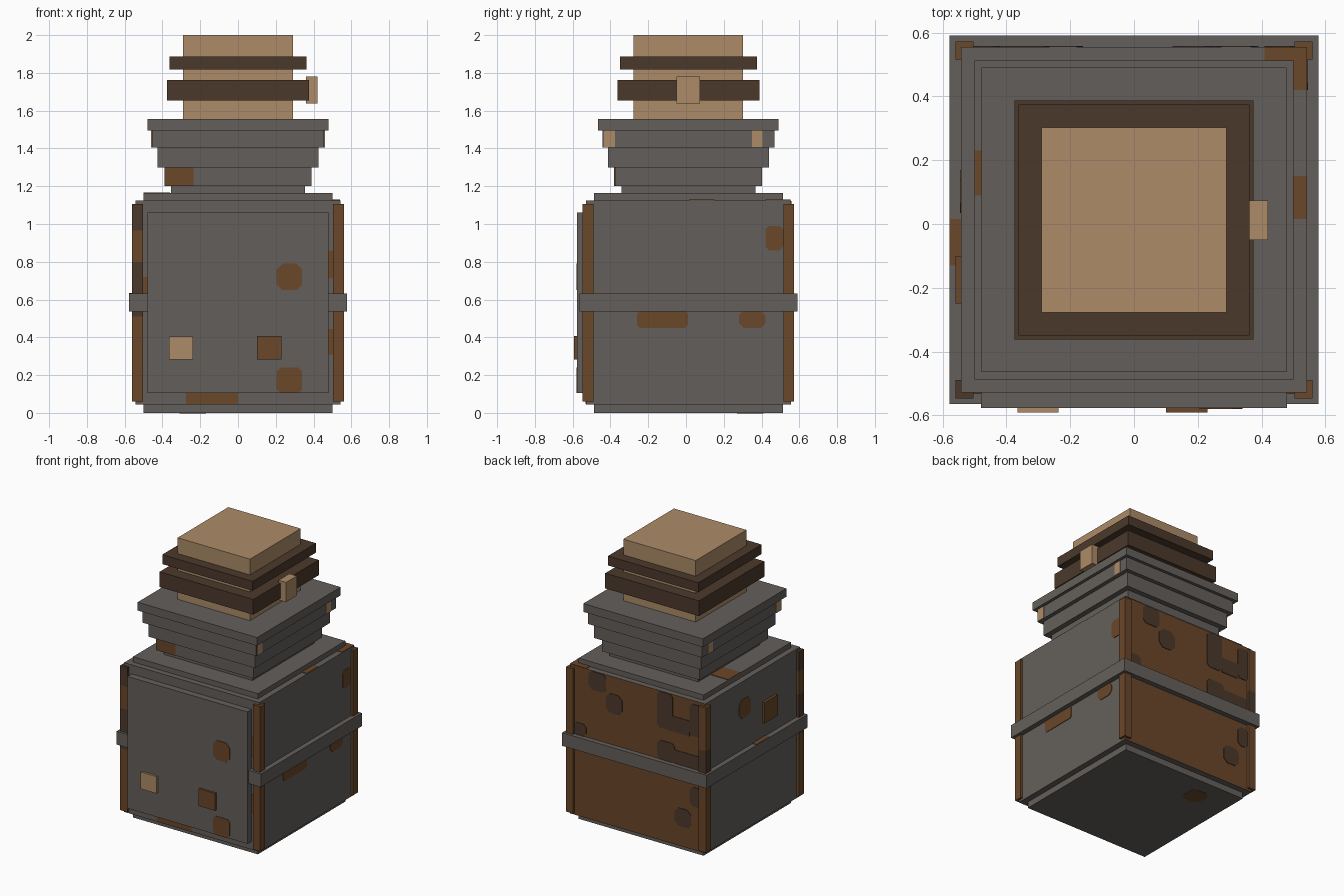
import bpy, bmesh
from mathutils import Vector

if "Cube" in bpy.data.objects:
    bpy.data.objects.remove(bpy.data.objects["Cube"])

YC = 0.013  # depth centre of the stacked blocks


def material(name, rgb):
    m = bpy.data.materials.new(name)
    lin = [((c / 255 + 0.055) / 1.055) ** 2.4 for c in rgb]
    m.diffuse_color = (*lin, 1)
    m.use_nodes = True
    m.node_tree.nodes["Principled BSDF"].inputs["Base Color"].default_value = m.diffuse_color
    return m


GREY = material("warm_grey", (100, 95, 91))
BROWN = material("rust_brown", (106, 71, 41))
DARK = material("dark_brown", (75, 57, 43))
TAN = material("tan", (172, 139, 104))


def finish(name, bm, mat):
    bmesh.ops.recalc_face_normals(bm, faces=bm.faces)
    me = bpy.data.meshes.new(name)
    bm.to_mesh(me)
    bm.free()
    me.materials.append(mat)
    ob = bpy.data.objects.new(name, me)
    bpy.context.collection.objects.link(ob)
    return ob


def box(name, x, y, z, mat):
    bm = bmesh.new()
    bmesh.ops.create_cube(bm, size=1)
    for v in bm.verts:
        v.co = Vector([(r[0] + r[1]) / 2 + c * (r[1] - r[0])
                       for r, c in zip((x, y, z), v.co)])
    return finish(name, bm, mat)


def block(name, half, z0, z1, mat):
    """Square slab centred on the stack."""
    return box(name, (-half, half), (YC - half, YC + half), (z0, z1), mat)


def patch(name, axis, level, out, u, v, mat, cut=0.0):
    """Thin plate on a face: axis is its normal, cut chamfers the corners."""
    (u0, u1), (v0, v1) = u, v
    if cut:
        pts = [(u0 + cut, v0), (u1 - cut, v0), (u1, v0 + cut), (u1, v1 - cut),
               (u1 - cut, v1), (u0 + cut, v1), (u0, v1 - cut), (u0, v0 + cut)]
    else:
        pts = [(u0, v0), (u1, v0), (u1, v1), (u0, v1)]
    bm = bmesh.new()
    rings = []
    for d in (level - 0.002 * out, level + 0.004 * out):
        ring = []
        for a, b in pts:
            co = [a, b]
            co.insert(axis, d)
            ring.append(bm.verts.new(co))
        rings.append(ring)
    bm.faces.new(rings[0])
    bm.faces.new(rings[1])
    n = len(pts)
    for i in range(n):
        j = (i + 1) % n
        bm.faces.new((rings[0][i], rings[0][j], rings[1][j], rings[1][i]))
    return finish(name, bm, mat)


# Body stack
block("base_slab", 0.50, 0.0, 0.045, GREY)
body = block("body", 0.542, 0.045, 1.125, GREY)
body.data.materials.append(BROWN)
for p in body.data.polygons:
    if p.normal.y > 0.5:
        p.material_index = 1
block("shoulder_plate", 0.50, 1.125, 1.163, GREY)
block("belt", 0.578, 0.537, 0.632, GREY)
box("front_panel", (-0.48, 0.48), (-0.577, -0.5), (0.105, 1.06), GREY)

# Neck widening upwards
block("neck", 0.354, 1.163, 1.20, GREY)
for i, (h, z0, z1) in enumerate([(0.39, 1.20, 1.30), (0.427, 1.30, 1.405),
                                 (0.456, 1.405, 1.495), (0.478, 1.495, 1.555)]):
    block(f"neck_tier_{i + 1}", h, z0, z1, GREY)

# Stopper with two wraps and a tag
block("stopper", 0.29, 1.555, 2.0, TAN)
block("lower_wrap", 0.375, 1.653, 1.763, DARK)
block("upper_wrap", 0.362, 1.818, 1.886, DARK)
box("tag", (0.36, 0.42), (-0.05, 0.073), (1.637, 1.78), TAN)

# Corner posts, some with dark segments
plain = [(0.06, 1.107, BROWN)]
front_left = [(0.06, 0.51, BROWN), (0.51, 0.80, DARK),
              (0.80, 0.965, BROWN), (0.965, 1.107, DARK)]
back_left = [(0.06, 0.632, BROWN), (0.632, 0.795, DARK), (0.795, 1.107, BROWN)]
for label, sx, sy, parts in (("front_left", -1, -1, front_left),
                             ("front_right", 1, -1, plain),
                             ("back_left", -1, 1, back_left),
                             ("back_right", 1, 1, plain)):
    xs = sorted((sx * 0.503, sx * 0.56))
    ys = sorted((YC + sy * 0.503, YC + sy * 0.56))
    for z0, z1, mat in parts:
        box(f"{label}_post", xs, ys, (z0, z1), mat)

# Raised squares
box("tan_square", (-0.365, -0.237), (-0.592, -0.57), (0.283, 0.405), TAN)
box("brown_square", (0.10, 0.23), (-0.592, -0.57), (0.283, 0.408), BROWN)
box("side_square", (-0.56, -0.53), (-0.25, -0.10), (0.74, 0.89), BROWN)

# Front stains
R = 0.03
FRONT, BACK = YC - 0.542, YC + 0.542
patch("panel_stain", 1, -0.577, -1, (0.205, 0.34), (0.65, 0.79), BROWN, R)
patch("panel_stain", 1, -0.577, -1, (0.205, 0.34), (0.105, 0.24), BROWN, 0.02)
patch("foot_stain", 1, FRONT, -1, (-0.275, 0.0), (0.046, 0.11), BROWN)
patch("edge_stain", 1, FRONT, -1, (-0.503, -0.47), (0.632, 0.72), BROWN)
patch("edge_stain", 1, FRONT, -1, (0.47, 0.503), (0.715, 0.86), BROWN)
patch("edge_stain", 1, FRONT, -1, (0.47, 0.503), (0.31, 0.445), BROWN)
patch("neck_stain", 1, YC - 0.39, -1, (-0.39, -0.235), (1.20, 1.30), BROWN)

# Side stains
patch("right_stain", 0, 0.542, 1, (-0.26, 0.01), (0.45, 0.54), BROWN, 0.015)
patch("right_stain", 0, 0.542, 1, (0.28, 0.42), (0.45, 0.54), BROWN, 0.025)
patch("right_stain", 0, 0.542, 1, (0.42, 0.515), (0.86, 0.99), BROWN, 0.02)
patch("left_stain", 0, -0.542, -1, (0.035, 0.17), (0.86, 0.995), BROWN, R)
for s in (-1, 1):
    for y0, y1 in ((-0.435, -0.375), (0.35, 0.405)):
        patch("tier_chip", 0, s * 0.456, s, (y0, y1), (1.405, 1.495), TAN)

# Dark stains on the brown back
for x0, x1, z0, z1, cut in ((0.25, 0.39, 0.99, 1.122, 0.025),
                            (0.12, 0.25, 0.86, 1.0, R),
                            (0.41, 0.51, 0.632, 0.72, 0.02),
                            (-0.285, -0.16, 0.86, 1.122, 0.02),
                            (-0.42, -0.285, 0.86, 0.97, 0.0),
                            (-0.51, -0.42, 0.87, 1.10, 0.02),
                            (-0.30, -0.16, 0.632, 0.77, 0.02),
                            (-0.50, -0.30, 0.632, 0.73, 0.0),
                            (-0.43, -0.30, 0.19, 0.32, R),
                            (-0.51, -0.42, 0.36, 0.50, 0.025)):
    patch("back_stain", 1, BACK, 1, (x0, x1), (z0, z1), DARK, cut)

# Stains on upward faces and the underside
patch("top_corner_stain", 2, 1.125, 1, (0.41, 0.541), (0.42, 0.554), BROWN)
patch("top_edge_stain", 2, 1.125, 1, (0.42, 0.541), (0.015, 0.15), BROWN)
patch("shoulder_stain", 2, 1.163, 1, (-0.50, -0.36), (0.09, 0.23), BROWN)
patch("belt_stain", 2, 0.632, 1, (-0.577, -0.54), (-0.13, 0.015), BROWN)
patch("under_stain", 2, 0.002, -1, (-0.31, -0.17), (0.27, 0.41), BROWN, R)
